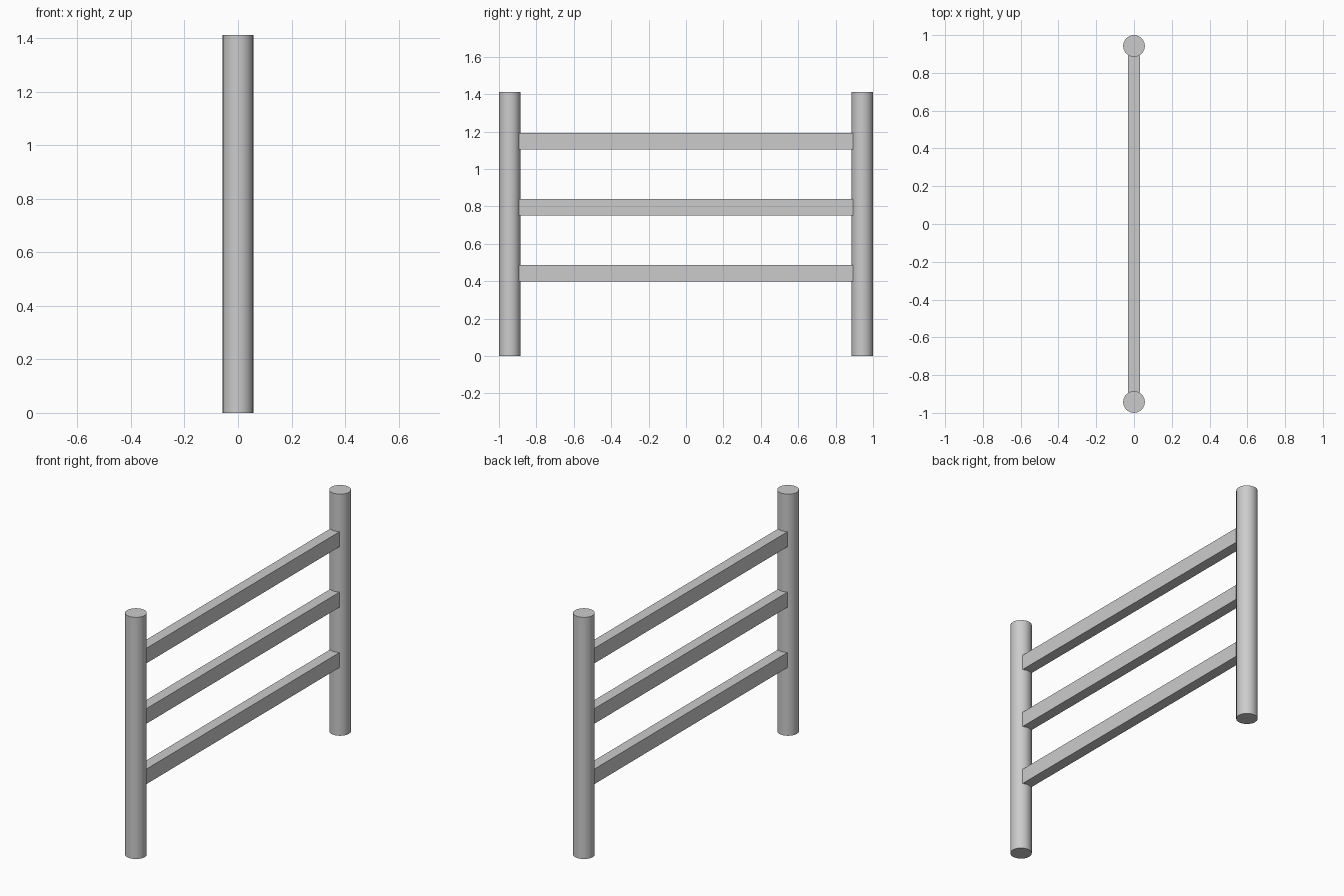
import bpy

if "Cube" in bpy.data.objects:
    bpy.data.objects.remove(bpy.data.objects["Cube"])

POST_R, POST_H, POST_Y = 0.0575, 1.412, 0.9425
RAIL_W, RAIL_H, RAIL_L = 0.062, 0.088, 1.786

# Round end posts
for side, name in ((-1, "front_post"), (1, "back_post")):
    bpy.ops.mesh.primitive_cylinder_add(vertices=24, radius=POST_R, depth=POST_H,
                                        location=(0, side * POST_Y, POST_H / 2))
    bpy.context.object.name = name
    bpy.ops.object.shade_smooth_by_angle()

# Three flat rails let slightly into the posts
for z, name in ((0.443, "lower_rail"), (0.796, "middle_rail"), (1.149, "upper_rail")):
    bpy.ops.mesh.primitive_cube_add(size=1, location=(0, 0, z))
    rail = bpy.context.object
    rail.name = name
    rail.scale = (RAIL_W, RAIL_L, RAIL_H)
    bpy.ops.object.transform_apply(location=False, rotation=False, scale=True)
